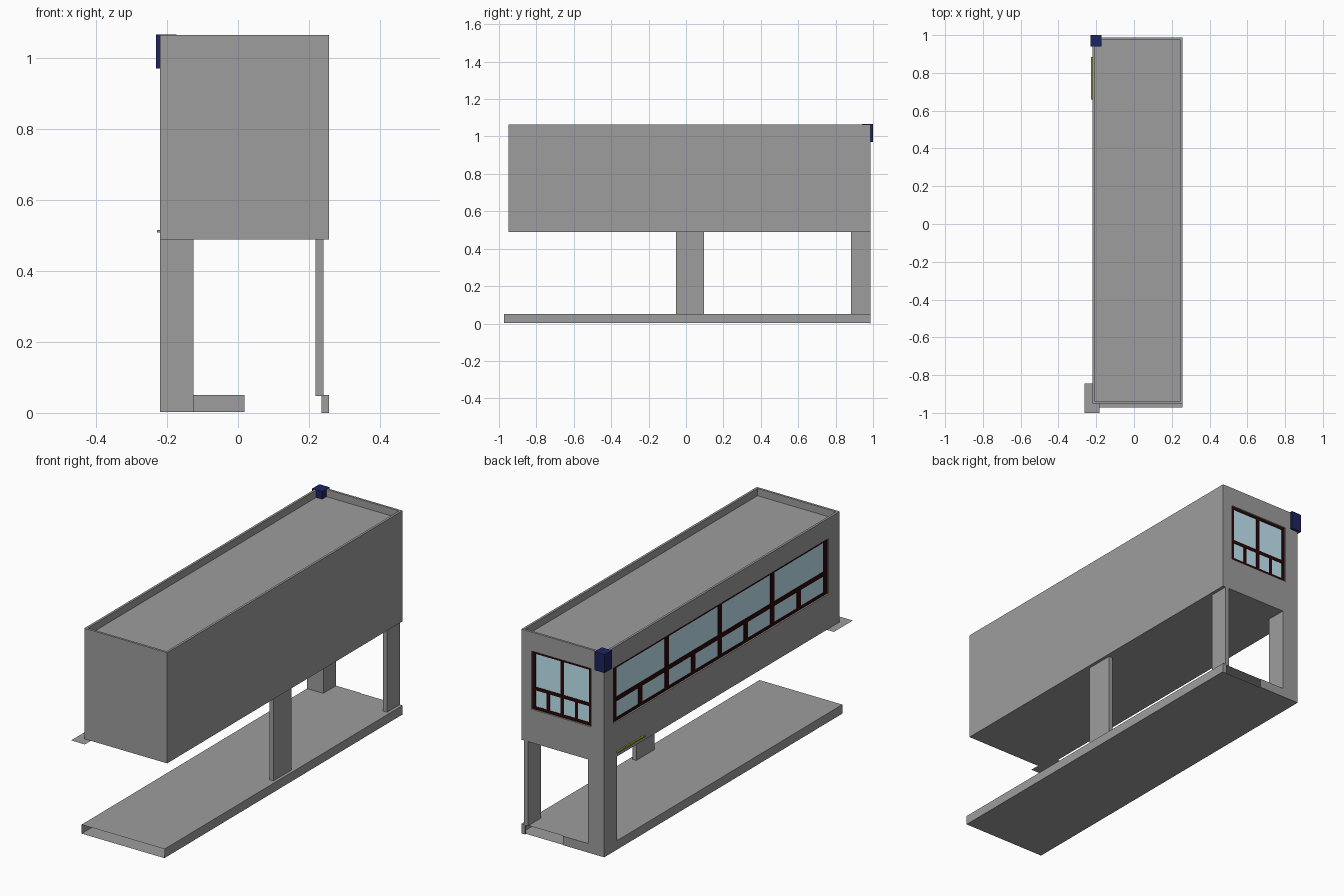
import bpy, bmesh
from mathutils import Matrix, Vector

if "Cube" in bpy.data.objects:
    bpy.data.objects.remove(bpy.data.objects["Cube"])


def material(name, rgb):
    m = bpy.data.materials.new(name)
    m.diffuse_color = (*rgb, 1)
    m.use_nodes = True
    m.node_tree.nodes["Principled BSDF"].inputs["Base Color"].default_value = m.diffuse_color
    return m


GREY = material("concrete_grey", (0.34, 0.34, 0.34))
GLASS = material("glass", (0.54, 0.80, 0.90))
FRAME = material("dark_frame", (0.025, 0.002, 0.002))
NAVY = material("navy", (0.012, 0.018, 0.12))
OLIVE = material("olive", (0.35, 0.36, 0.03))


def boxes(name, bounds, mat=GREY, skip=None):
    """One object made of boxes (x0, x1, y0, y1, z0, z1); skip drops faces by normal."""
    bm = bmesh.new()
    for x0, x1, y0, y1, z0, z1 in bounds:
        mtx = (Matrix.Translation(((x0 + x1) / 2, (y0 + y1) / 2, (z0 + z1) / 2))
               @ Matrix.Diagonal((x1 - x0, y1 - y0, z1 - z0, 1)))
        bmesh.ops.create_cube(bm, size=1, matrix=mtx)
    if skip:
        bm.normal_update()
        out = [f for f in bm.faces if any(f.normal.dot(Vector(s)) > 0.9 for s in skip)]
        bmesh.ops.delete(bm, geom=out, context='FACES')
    me = bpy.data.meshes.new(name)
    bm.to_mesh(me)
    bm.free()
    ob = bpy.data.objects.new(name, me)
    bpy.context.collection.objects.link(ob)
    me.materials.append(mat)
    return ob


X0, X1, Y0, Y1 = -0.22, 0.257, -0.95, 0.987     # upper storey footprint
Z0, Z1 = 0.488, 1.064
DEEP = 0.014                                    # window recess
SIDE = (-0.86, 0.91, 0.67, 0.958)               # side window: y range, z range
BACK = (-0.144, 0.199, 0.662, 0.965)            # back window: x range, z range

# Upper storey with sunken roof and window recesses
body = boxes("upper_storey", [(X0, X1, Y0, Y1, Z0, Z1)])
cutters = {
    "roof": (X0 + .012, X1 - .012, Y0 + .012, Y1 - .012, Z1 - .038, Z1 + .1),
    "side_window": (X0 - .1, X0 + DEEP, *SIDE),
    "back_window": (BACK[0], BACK[1], Y1 - DEEP, Y1 + .1, BACK[2], BACK[3]),
}
for key, b in cutters.items():
    cut = boxes(key + "_cutter", [b])
    cut.hide_render = True
    cut.hide_viewport = True
    mod = body.modifiers.new(key, 'BOOLEAN')
    mod.operation = 'DIFFERENCE'
    mod.solver = 'EXACT'
    mod.object = cut


def window(name, rect, modules, bar, rail, place):
    """Frame grid: tall panes above, two short panes per module below."""
    u0, u1, z0, z1 = rect
    rail0 = z0 + 0.1
    bars = [(u0, u1, z0, z0 + .016), (u0, u1, z1 - .013, z1), (u0, u1, rail0, rail0 + rail)]
    step = (u1 - u0 - bar) / modules
    for i in range(modules + 1):
        u = u0 + i * step
        bars.append((u, u + bar, z0, z1))
        if i < modules:
            bars.append((u + step / 2, u + step / 2 + bar, z0, rail0))
    boxes(name + "_frame", [place(a, b, c, d, .008, DEEP) for a, b, c, d in bars], FRAME)
    boxes(name + "_glass", [place(u0, u1, z0, z1, .010, DEEP)], GLASS)


window("side_window", SIDE, 4, 0.034, 0.024,
       lambda a, b, c, d, n, f: (X0 + n, X0 + f, a, b, c, d))
window("back_window", BACK, 2, 0.018, 0.018,
       lambda a, b, c, d, n, f: (a, b, Y1 - f, Y1 - n, c, d))

# Floor slab: hollow, open at the front, partly closed at the back
boxes("floor_slab", [(X0, X1, -0.972, 0.984, 0.003, 0.05)],
      skip=[(0, -1, 0), (0, 1, 0)])
boxes("slab_back_panels", [(X0, 0.018, 0.982, Y1, 0.003, 0.05),
                           (0.235, X1, 0.982, Y1, 0.0, 0.05)])

# Supports between floor and upper storey
boxes("back_left_pillar", [(X0, -0.126, 0.882, Y1, 0.003, Z0)])
boxes("back_right_pillar", [(0.218, 0.241, 0.882, Y1, 0.048, Z0)])
boxes("middle_pillar", [(0.218, 0.241, -0.053, 0.097, 0.048, Z0)])

# Flat plate under the front left corner (single upward sheet)
boxes("corner_plate", [(-0.261, -0.182, -1.0, -0.844, Z0 - .002, Z0)],
      skip=[(1, 0, 0), (-1, 0, 0), (0, 1, 0), (0, -1, 0), (0, 0, -1)])

# Blue corner box at the roof edge, and plain strip on the side wall
boxes("corner_sign_box", [(-0.231, -0.173, 0.94, 1.0, 0.97, 1.066)], NAVY)
boxes("wall_strip", [(-0.228, X0, 0.66, 0.885, 0.508, 0.515)], OLIVE)
